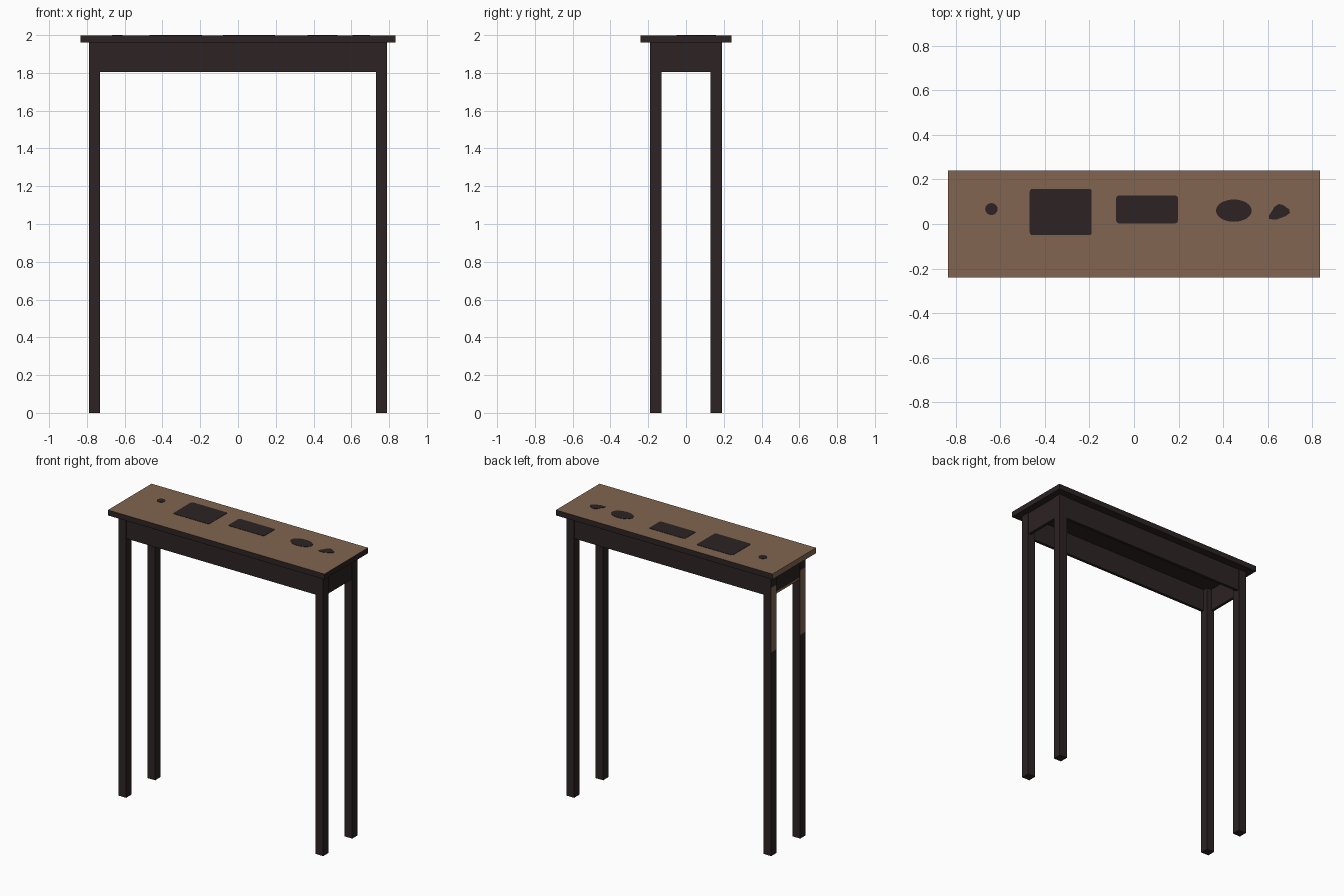
import bpy, bmesh, math
from mathutils import Vector

cube = bpy.data.objects.get("Cube")
if cube:
    bpy.data.objects.remove(cube)


def make_material(name, rgb):
    mat = bpy.data.materials.new(name)
    mat.use_nodes = True
    mat.diffuse_color = (*rgb, 1)
    mat.node_tree.nodes["Principled BSDF"].inputs["Base Color"].default_value = (*rgb, 1)
    return mat


DARK = make_material("dark stained wood", (0.026, 0.017, 0.017))
TAN = make_material("worn tan wood", (0.22, 0.13, 0.08))


def finish(name, bm, mats):
    mesh = bpy.data.meshes.new(name)
    bm.normal_update()
    bm.to_mesh(mesh)
    bm.free()
    for mat in mats:
        mesh.materials.append(mat)
    obj = bpy.data.objects.new(name, mesh)
    bpy.context.collection.objects.link(obj)
    return obj


def box(name, low, high, cuts=(), is_tan=None):
    """Box between two corners, cut at given heights; is_tan picks worn faces."""
    low, high = Vector(low), Vector(high)
    bm = bmesh.new()
    bmesh.ops.create_cube(bm, size=1)
    for v in bm.verts:
        v.co = (low + high) / 2 + v.co * (high - low)
    for z in cuts:
        bmesh.ops.bisect_plane(bm, geom=bm.verts[:] + bm.edges[:] + bm.faces[:],
                               plane_co=(0, 0, z), plane_no=(0, 0, 1))
    bm.normal_update()
    if is_tan:
        for f in bm.faces:
            f.material_index = int(is_tan(f.normal, f.calc_center_median()))
    return finish(name, bm, (DARK, TAN))


def plate(name, outline):
    """Thin painted shape lying on the table top."""
    bm = bmesh.new()
    face = bm.faces.new([bm.verts.new((x, y, TOP - 0.001)) for x, y in outline])
    lid = bmesh.ops.extrude_face_region(bm, geom=[face])["geom"]
    for v in lid:
        if isinstance(v, bmesh.types.BMVert):
            v.co.z = 2.0
    bmesh.ops.recalc_face_normals(bm, faces=bm.faces[:])
    return finish(name, bm, (DARK,))


def ellipse(cx, cy, rx, ry, n=32):
    return [(cx + rx * math.cos(math.tau * i / n), cy + ry * math.sin(math.tau * i / n))
            for i in range(n)]


def rounded_rect(x0, x1, y0, y1, r=0.012):
    pts = []
    for k, (x, y) in enumerate([(x1 - r, y1 - r), (x0 + r, y1 - r),
                                (x0 + r, y0 + r), (x1 - r, y0 + r)]):
        for i in range(4):
            a = math.pi / 2 * (k + i / 3)
            pts.append((x + r * math.cos(a), y + r * math.sin(a)))
    return pts


TOP, UNDER = 1.998, 1.96
OUT_X, OUT_Y, LEG = 0.79, 0.19, 0.06
APRON_Z, BOARD, INSET = 1.805, 0.02, 0.005

# Table top: worn upper face and worn right-hand end
box("table_top", (-0.835, -0.24, UNDER), (0.835, 0.24, TOP),
    is_tan=lambda n, c: n.z > 0.5 or n.x < -0.5)

# Legs: worn band on the outer faces at the -x end
for sx, xname in ((-1, "right"), (1, "left")):
    for sy, yname in ((-1, "front"), (1, "back")):
        x0, y0 = sx * (OUT_X - LEG / 2), sy * (OUT_Y - LEG / 2)
        band = (1.42, 1.87) if sx < 0 else ()
        box(f"{yname}_{xname}_leg", (x0 - LEG / 2, y0 - LEG / 2, 0),
            (x0 + LEG / 2, y0 + LEG / 2, UNDER), band,
            lambda n, c: sx < 0 and n.x < -0.5 and 1.42 < c.z < 1.87)

# Apron boards between the legs
for s, name in ((-1, "front"), (1, "back")):
    ys = sorted((s * (OUT_Y - INSET), s * (OUT_Y - INSET - BOARD)))
    box(f"{name}_apron", (LEG - OUT_X, ys[0], APRON_Z), (OUT_X - LEG, ys[1], UNDER))
for s, name in ((-1, "right"), (1, "left")):
    xs = sorted((s * (OUT_X - INSET), s * (OUT_X - INSET - BOARD)))
    edge = APRON_Z + 0.015
    box(f"{name}_apron", (xs[0], LEG - OUT_Y, APRON_Z), (xs[1], OUT_Y - LEG, UNDER),
        (edge,) if s < 0 else (),
        lambda n, c: s < 0 and n.x < -0.5 and c.z < edge)

# Dark shapes on the table top
plate("round_mark", ellipse(-0.64, 0.067, 0.028, 0.027, 16))
plate("large_square_mark", rounded_rect(-0.468, -0.19, -0.05, 0.158))
plate("oblong_mark", rounded_rect(-0.08, 0.197, 0.003, 0.128))
plate("oval_mark", ellipse(0.448, 0.06, 0.08, 0.05))
plate("drop_mark", [(0.605, 0.022), (0.64, 0.02), (0.68, 0.035), (0.7, 0.05),
                    (0.697, 0.065), (0.67, 0.085), (0.65, 0.09), (0.63, 0.077),
                    (0.622, 0.062), (0.607, 0.04)])
